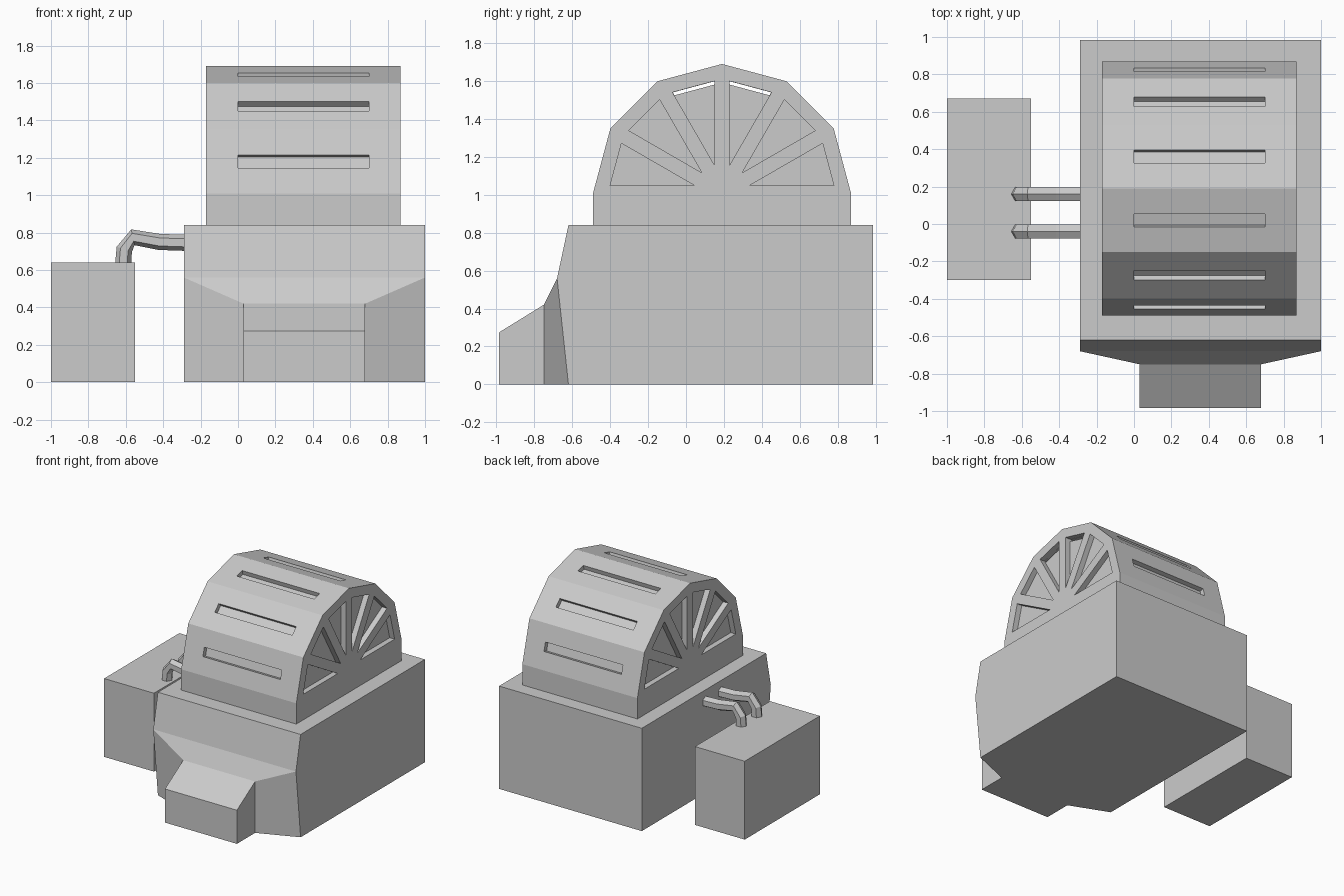
import bpy, bmesh, math
from mathutils import Vector

if "Cube" in bpy.data.objects:
    bpy.data.objects.remove(bpy.data.objects["Cube"])

CY, CZ, R = 0.19, 1.01, 0.68        # drum axis and radius
AP = R * math.cos(math.radians(15))  # distance from axis to drum facets


def make(name, verts, faces):
    me = bpy.data.meshes.new(name)
    me.from_pydata([tuple(v) for v in verts], [], faces)
    bm = bmesh.new()
    bm.from_mesh(me)
    bmesh.ops.recalc_face_normals(bm, faces=bm.faces)
    bm.to_mesh(me)
    bm.free()
    ob = bpy.data.objects.new(name, me)
    bpy.context.collection.objects.link(ob)
    return ob


def loft(name, rings):
    """Closed solid through rings with equal point counts."""
    n = len(rings[0])
    verts = [v for r in rings for v in r]
    faces = [[i * n + j, i * n + (j + 1) % n, (i + 1) * n + (j + 1) % n, (i + 1) * n + j]
             for i in range(len(rings) - 1) for j in range(n)]
    faces += [list(range(n)), list(range(len(verts) - n, len(verts)))]
    return make(name, verts, faces)


def prism(name, profile, x0, x1):
    """Extrude a (y, z) profile along x."""
    return loft(name, [[(x, y, z) for y, z in profile] for x in (x0, x1)])


def polar(ang, a, t):
    """(y, z) at distance a along the drum angle and t across it."""
    c, s = math.cos(math.radians(ang)), math.sin(math.radians(ang))
    return CY + a * c - t * s, CZ + a * s + t * c


def cut(target, cutter):
    m = target.modifiers.new("cut", 'BOOLEAN')
    m.operation, m.solver, m.object = 'DIFFERENCE', 'EXACT', cutter
    bpy.context.view_layer.objects.active = target
    bpy.ops.object.modifier_apply(modifier=m.name)
    bpy.data.objects.remove(cutter)


# Main housing: outer side outline, with a tapered nose on the front
side = [(0.985, 0), (0.985, 0.84), (-0.62, 0.84), (-0.68, 0.56), (-0.62, 0)]
nose = [(-0.75, 0.42), (-0.75, 0)]
verts = []
for outer, inner in ((-0.29, 0.03), (1.0, 0.68)):
    verts += [(outer, y, z) for y, z in side] + [(inner, y, z) for y, z in nose]
faces = [[0, 1, 2, 3, 4], [7, 8, 9, 10, 11], [0, 7, 8, 1], [1, 8, 9, 2], [2, 9, 10, 3],
         [3, 10, 12, 5], [5, 12, 13, 6], [3, 5, 6, 4], [10, 12, 13, 11],
         [0, 4, 6, 13, 11, 7]]
make("housing", verts, faces)

# Front chute
prism("front_chute", [(-0.75, 0), (-0.75, 0.42), (-0.985, 0.275), (-0.985, 0)], 0.03, 0.68)

# Side tank
prism("side_tank", [(-0.3, 0), (-0.3, 0.64), (0.67, 0.64), (0.67, 0)], -1.0, -0.55)

# Half drum with twelve-sided curvature
arc = [polar(a, R, 0) for a in range(0, 181, 30)]
drum = prism("drum", [(CY + R, 0.84)] + arc + [(CY - R, 0.84)], -0.17, 0.87)

for ang in range(15, 180, 30):
    # Long slot in each facet
    w = 0.036
    cut(drum, prism("slot_cutter", [polar(ang, a, t) for a, t in
        ((AP - 0.036, -w), (AP + 0.05, -w), (AP + 0.05, w), (AP - 0.036, w))], 0.0, 0.7))
    # Triangular window recess between spokes, on both ends
    tri = [polar(ang, a, t) for a, t in ((0.15, 0), (0.58, -0.115), (0.58, 0.115))]
    for x0, x1 in ((-0.3, -0.125), (0.825, 1.0)):
        cut(drum, prism("window_cutter", tri, x0, x1))
    # The two top windows open through along their outer rim
    if ang in (75, 105):
        cut(drum, prism("gap_cutter", [polar(ang, a, t) for a, t in
            ((0.562, -0.109), (0.579, -0.113), (0.579, 0.113), (0.562, 0.109))], -0.3, 1.0))

# Two bent hexagonal pipes from tank to housing
path = [Vector(p) for p in ((-0.615, 0.62), (-0.608, 0.71), (-0.562, 0.775),
                            (-0.42, 0.75), (-0.27, 0.745))]
for k, yc in enumerate((-0.04, 0.16)):
    rings = []
    for i, p in enumerate(path):
        d = (path[min(i + 1, len(path) - 1)] - path[max(i - 1, 0)]).normalized()
        nrm = Vector((-d.y, d.x))
        ring = []
        for j in range(6):
            a = math.radians(60 * j)
            q = p + nrm * 0.043 * math.cos(a)
            ring.append((q.x, yc + 0.043 * math.sin(a), q.y))
        rings.append(ring)
    loft(f"pipe_{k + 1}", rings)
